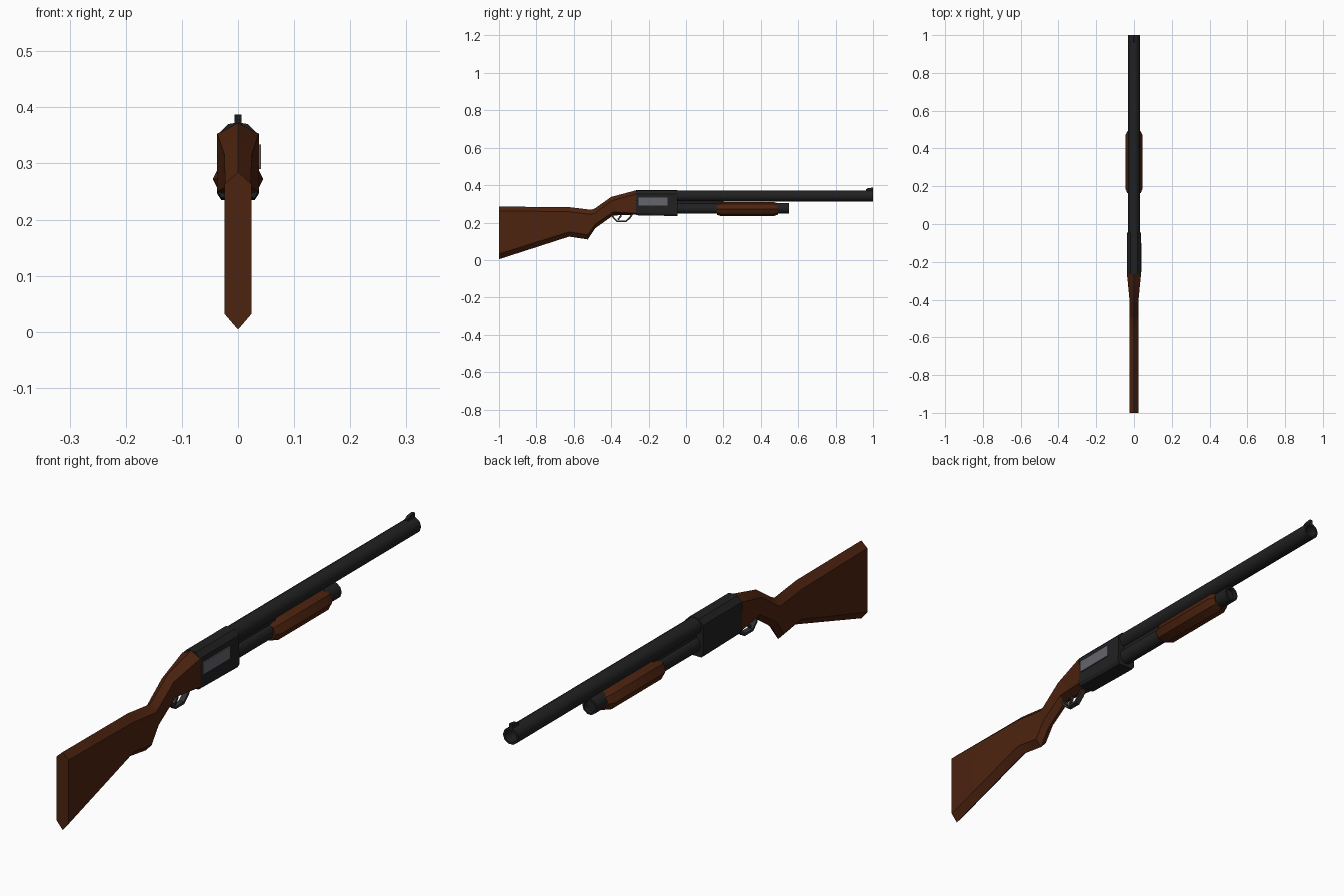
import bpy, bmesh, math
from mathutils import Vector

if "Cube" in bpy.data.objects:
    bpy.data.objects.remove(bpy.data.objects["Cube"])


def material(name, rgb):
    m = bpy.data.materials.new(name)
    m.diffuse_color = (*rgb, 1)
    m.use_nodes = True
    m.node_tree.nodes["Principled BSDF"].inputs["Base Color"].default_value = m.diffuse_color
    return m


WOOD = material("dark_wood", (0.075, 0.017, 0.005))
METAL = material("black_metal", (0.015, 0.015, 0.016))
GREY = material("dark_grey_metal", (0.032, 0.032, 0.034))
STEEL = material("port_steel", (0.13, 0.13, 0.155))


def loft(name, rings, mat, angle=30, closed=False):
    """Skin a list of equal-length point rings, capping the ends."""
    bm = bmesh.new()
    vs = [[bm.verts.new(p) for p in r] for r in rings]
    pairs = list(zip(vs, vs[1:]))
    if closed:
        pairs.append((vs[-1], vs[0]))
    n = len(vs[0])
    for a, b in pairs:
        for i in range(n):
            bm.faces.new((a[i], a[(i + 1) % n], b[(i + 1) % n], b[i]))
    if not closed:
        bm.faces.new(vs[0])
        bm.faces.new(vs[-1])
    bmesh.ops.recalc_face_normals(bm, faces=bm.faces)
    me = bpy.data.meshes.new(name)
    bm.to_mesh(me)
    bm.free()
    me.materials.append(mat)
    ob = bpy.data.objects.new(name, me)
    bpy.context.collection.objects.link(ob)
    bpy.context.view_layer.objects.active = ob
    ob.select_set(True)
    bpy.ops.object.shade_smooth_by_angle(angle=math.radians(angle))
    ob.select_set(False)
    return ob


def oval(y, z, rx, rz, n=8, turn=0.0):
    return [(rx * math.cos(2 * math.pi * (i + turn) / n), y,
             z + rz * math.sin(2 * math.pi * (i + turn) / n)) for i in range(n)]


def mirrored(half, y):
    """Full ring from right-side (x, z) points listed top to bottom."""
    return [(x, y, z) for x, z in half] + [(-x, y, z) for x, z in reversed(half) if x > 0]


def box(name, x0, x1, y0, y1, z0, z1, mat):
    return loft(name, [[(x0, y, z0), (x1, y, z0), (x1, y, z1), (x0, y, z1)] for y in (y0, y1)], mat)


# Stock: top y, top z, bottom y, bottom z, half width, upper and lower bevel
stations = [(-1.0, .285, -1.0, .004, .024, .022, .028),
            (-.63, .283, -.625, .125, .024, .025, .025),
            (-.505, .268, -.525, .110, .023, .025, .025),
            (-.485, .277, -.485, .170, .023, .025, .022),
            (-.400, .337, -.390, .238, .024, .022, .018),
            (-.265, .373, -.268, .242, .037, .020, .008)]
rings = []
for yt, zt, yb, zb, w, ct, cb in stations:
    right = [(w, yt, zt - ct), (w, yb, zb + cb)]
    left = [(-x, y, z) for x, y, z in reversed(right)]
    rings.append([(0, yt, zt)] + right + [(0, yb, zb)] + left)
loft("stock", rings, WOOD)

# Receiver and its ejection port plate
half = [(0, .373), (.018, .370), (.036, .352), (.037, .252), (.030, .239)]
low = [(0, .373), (.018, .370), (.036, .352), (.037, .246), (.030, .235)]
loft("receiver", [mirrored(half, -.268), mirrored(low, -.06), mirrored(low, -.045)], METAL, 25)
box("ejection_port", .034, .041, -.255, -.10, .290, .334, STEEL)

# Barrel with a recessed bore, and the front sight
loft("barrel", [oval(-.06, .342, .031, .030, 10), oval(1, .342, .031, .030, 10),
                oval(1, .342, .023, .022, 10), oval(.94, .342, .023, .022, 10)], METAL, 40)
loft("front_sight", [[(-.006, y, .365), (.006, y, .365), (.006, y, z), (-.006, y, z)]
                     for y, z in ((.962, .377), (.972, .384), (1.0, .387))], METAL)

# Magazine tube with end cap, joined to the barrel by a narrow rib
loft("magazine_tube", [oval(-.06, .275, .027, .029, 10), oval(.50, .275, .027, .029, 10)], METAL, 40)
loft("magazine_cap", [oval(.48, .277, .029, .030, 10), oval(.55, .277, .029, .030, 10),
                      oval(.55, .277, .022, .023, 10), oval(.535, .277, .022, .023, 10)], METAL, 40)
box("barrel_rib", -.010, .010, -.05, .20, .298, .318, METAL)

# Sliding wooden fore-end with tapered ends
loft("fore_end", [oval(.165, .273, .036, .031), oval(.185, .272, .045, .037),
                  oval(.470, .272, .045, .037), oval(.492, .273, .034, .031)], WOOD)


# Trigger guard and trigger: flat strips swept along a side path
def strip(name, path, w, t, mat):
    pts = [Vector(p) for p in path]
    out = []
    for i, p in enumerate(pts):
        d = (pts[min(i + 1, len(pts) - 1)] - pts[max(i - 1, 0)]).normalized()
        n = Vector((-d.y, d.x)) * t / 2
        a, b = p + n, p - n
        out.append([(-w, *a), (w, *a), (w, *b), (-w, *b)])
    loft(name, out, mat)


strip("trigger_guard", [(-.396, .245), (-.388, .226), (-.368, .206), (-.322, .206),
                        (-.300, .226), (-.285, .248)], .010, .009, GREY)
strip("trigger", [(-.345, .250), (-.350, .232), (-.364, .216)], .004, .009, GREY)
